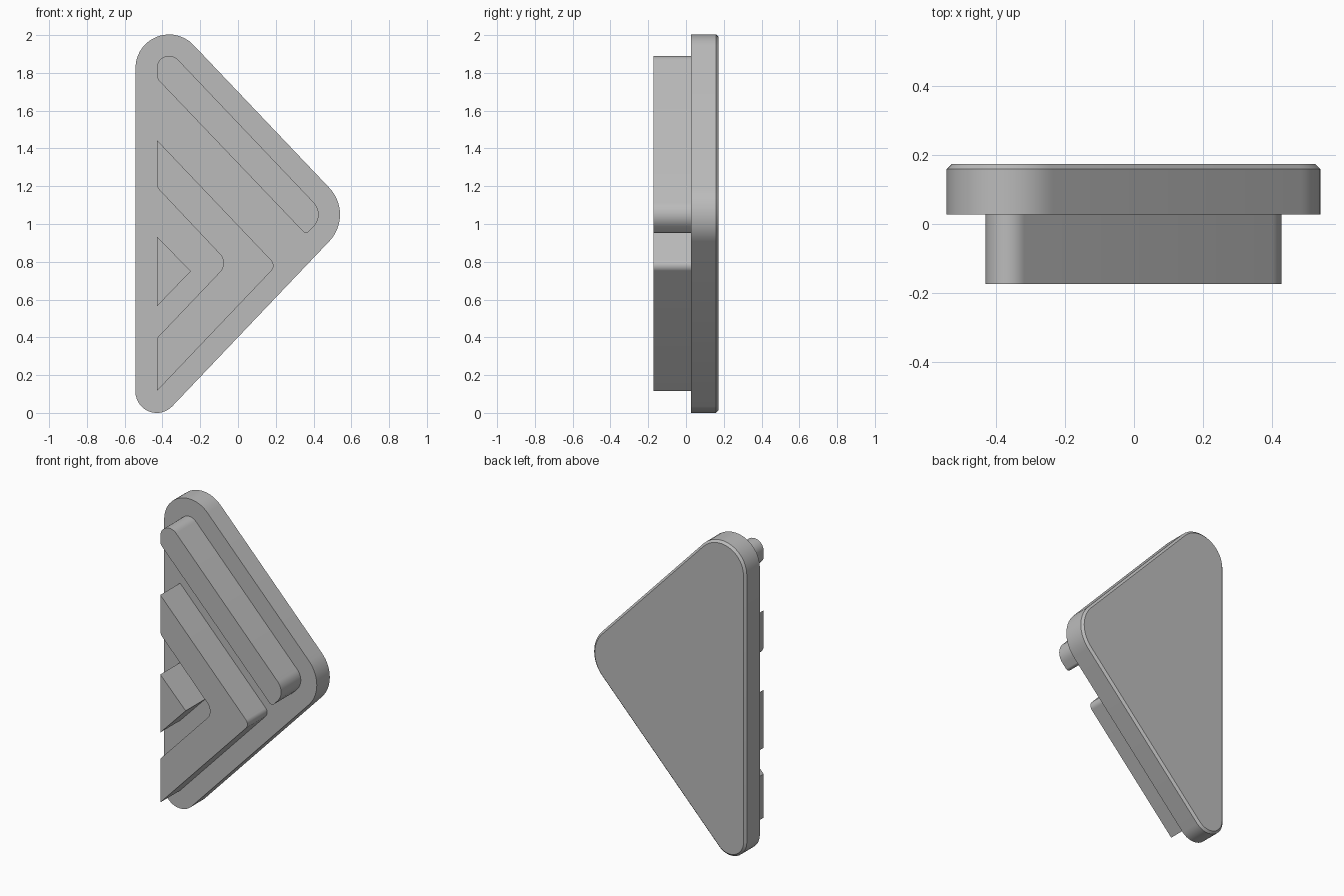
import bpy, bmesh, math
from mathutils import Vector

if "Cube" in bpy.data.objects:
    bpy.data.objects.remove(bpy.data.objects["Cube"])

FRONT, STEP, BACK = -0.173, 0.027, 0.173

grey = bpy.data.materials.new("light_grey")
grey.diffuse_color = (0.5, 0.5, 0.5, 1)
grey.use_nodes = True
grey.node_tree.nodes["Principled BSDF"].inputs["Base Color"].default_value = grey.diffuse_color


def rounded_outline(corners, steps=14):
    """Outline from (x, z, radius) corners, each filleted by its radius."""
    pts = []
    n = len(corners)
    for i, (x, z, r) in enumerate(corners):
        p = Vector((x, z))
        if r == 0:
            pts.append(p)
            continue
        a = (Vector(corners[i - 1][:2]) - p).normalized()
        b = (Vector(corners[(i + 1) % n][:2]) - p).normalized()
        half = a.angle(b) / 2
        centre = p + (a + b).normalized() * (r / math.sin(half))
        start = p + a * (r / math.tan(half)) - centre
        end = p + b * (r / math.tan(half)) - centre
        sweep = math.atan2(start.x * end.y - start.y * end.x, start.dot(end))
        for k in range(steps + 1):
            t = sweep * k / steps
            c, s = math.cos(t), math.sin(t)
            pts.append(centre + Vector((start.x * c - start.y * s,
                                        start.x * s + start.y * c)))
    return pts


def slab(name, corners, y0, y1, chamfer=0):
    """Extrude an outline from y0 to y1, optionally chamfering the back rim."""
    bm = bmesh.new()
    face = bm.faces.new([bm.verts.new((p.x, y0, p.y)) for p in rounded_outline(corners)])
    out = bmesh.ops.extrude_face_region(bm, geom=[face], use_keep_orig=True)
    moved = [g for g in out["geom"] if isinstance(g, bmesh.types.BMVert)]
    bmesh.ops.translate(bm, verts=moved, vec=(0, y1 - y0, 0))
    bmesh.ops.recalc_face_normals(bm, faces=bm.faces)
    if chamfer:
        rim = [e for e in bm.edges if all(abs(v.co.y - y1) < 1e-5 for v in e.verts)]
        bmesh.ops.bevel(bm, geom=rim, offset=chamfer, segments=1,
                        affect='EDGES', profile=0.5)
    mesh = bpy.data.meshes.new(name)
    bm.to_mesh(mesh)
    bm.free()
    mesh.materials.append(grey)
    obj = bpy.data.objects.new(name, mesh)
    bpy.context.collection.objects.link(obj)
    bpy.ops.object.select_all(action='DESELECT')
    obj.select_set(True)
    bpy.context.view_layer.objects.active = obj
    bpy.ops.object.shade_smooth_by_angle(angle=math.radians(30))
    return obj


# Rounded triangular back plate with a chamfered rear rim
slab("back_plate", [(-0.543, -0.17, 0.113), (0.618, 1.05, 0.205), (-0.543, 2.271, 0.178)],
     STEP, BACK, 0.014)

# Raised diagonal bar along the upper edge
slab("diagonal_bar", [(-0.43, 1.771, 0.05), (0.36, 0.944, 0.02),
                      (0.462, 1.05, 0.092), (-0.43, 1.988, 0.065)], FRONT, STEP)

# Raised chevron
slab("chevron", [(-0.43, 0.115, 0), (0.203, 0.78, 0.04), (-0.43, 1.445, 0),
                 (-0.43, 1.195, 0.05), (-0.051, 0.793, 0.07), (-0.43, 0.395, 0)],
     FRONT, STEP)

# Small raised triangle
slab("small_triangle", [(-0.43, 0.563, 0), (-0.25, 0.75, 0), (-0.43, 0.935, 0)], FRONT, STEP)
